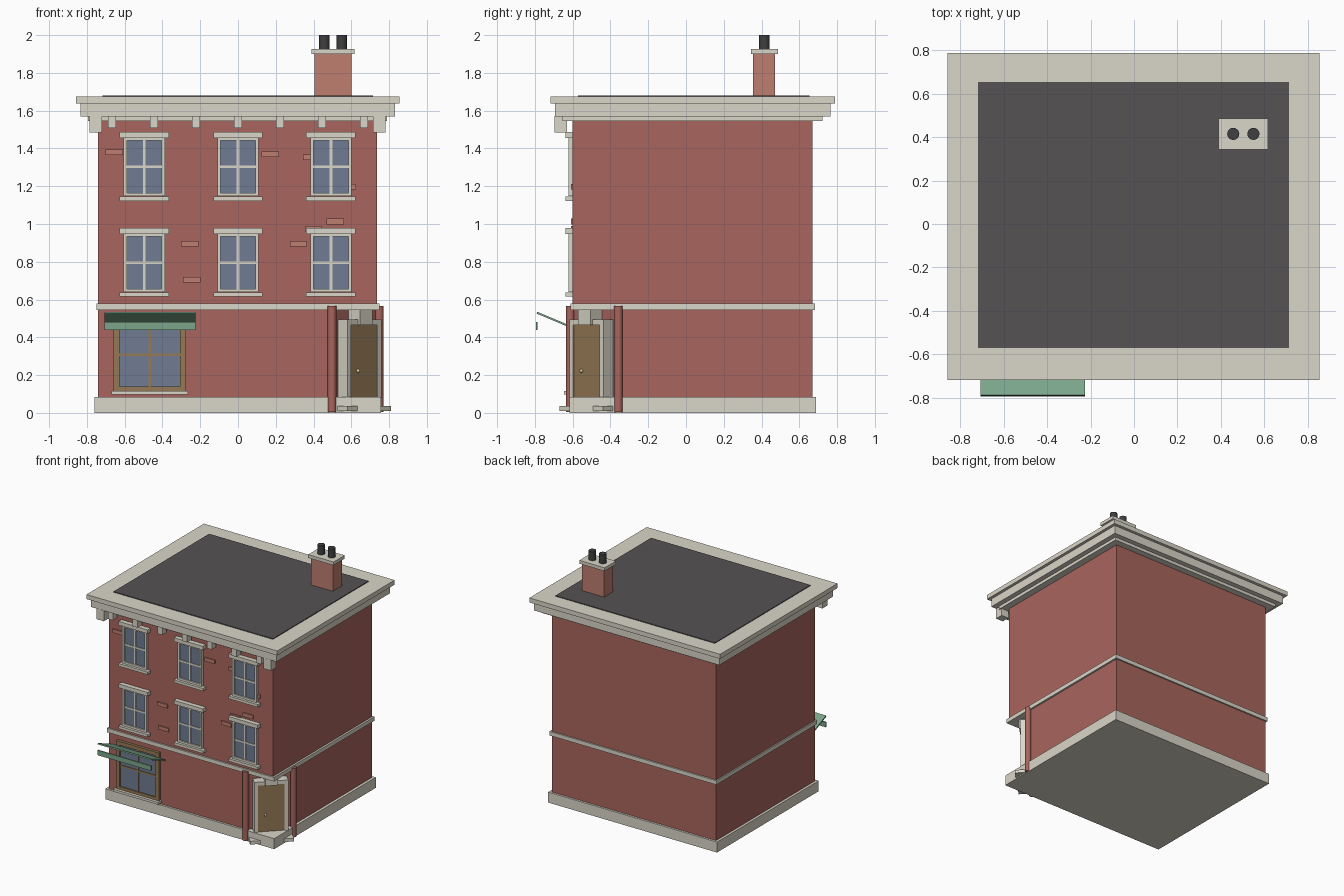
import bpy, bmesh, math
from mathutils import Vector

if "Cube" in bpy.data.objects:
    bpy.data.objects.remove(bpy.data.objects["Cube"])


def mat(name, r, g, b):
    m = bpy.data.materials.new(name)
    m.diffuse_color = (r, g, b, 1)
    m.use_nodes = True
    m.node_tree.nodes["Principled BSDF"].inputs["Base Color"].default_value = m.diffuse_color
    return m


BRICK = mat("brick", 0.40, 0.13, 0.11)
LIGHT = mat("light_brick", 0.52, 0.21, 0.16)
STONE = mat("stone", 0.70, 0.67, 0.58)
ROOF = mat("roof", 0.09, 0.085, 0.085)
GLASS = mat("glass", 0.16, 0.20, 0.29)
WOOD = mat("wood", 0.30, 0.19, 0.09)
GREEN = mat("green", 0.20, 0.38, 0.26)
DARK = mat("dark_clay", 0.05, 0.05, 0.05)
BRASS = mat("brass", 0.75, 0.62, 0.35)


def finish(name, bm, m):
    bmesh.ops.recalc_face_normals(bm, faces=bm.faces[:])
    me = bpy.data.meshes.new(name)
    bm.to_mesh(me)
    bm.free()
    me.materials.append(m)
    ob = bpy.data.objects.new(name, me)
    bpy.context.collection.objects.link(ob)
    return ob


def box(name, x, y, z, m):
    """Box from (min, max) ranges, origin at its centre."""
    bm = bmesh.new()
    bmesh.ops.create_cube(bm, size=1)
    bmesh.ops.scale(bm, vec=(x[1] - x[0], y[1] - y[0], z[1] - z[0]), verts=bm.verts[:])
    ob = finish(name, bm, m)
    ob.location = [(a + b) / 2 for a, b in (x, y, z)]
    return ob


def prism(name, outline, z0, z1, m):
    bm = bmesh.new()
    f = bm.faces.new([bm.verts.new((x, y, z0)) for x, y in outline])
    ext = bmesh.ops.extrude_face_region(bm, geom=[f])
    top = [v for v in ext["geom"] if isinstance(v, bmesh.types.BMVert)]
    bmesh.ops.translate(bm, vec=(0, 0, z1 - z0), verts=top)
    return finish(name, bm, m)


def cyl(name, x, y, z, r, m, sides=16):
    bm = bmesh.new()
    bmesh.ops.create_cone(bm, cap_ends=True, segments=sides, radius1=r, radius2=r, depth=z[1] - z[0])
    ob = finish(name, bm, m)
    ob.location = (x, y, (z[0] + z[1]) / 2)
    for p in ob.data.polygons:
        p.use_smooth = len(p.vertices) == 4
    return ob


def corner_box(name, t, u, z, m):
    """Box turned 45 degrees: t runs along the cut corner, u points outward."""
    ob = box(name, t, (-u[1], -u[0]), z, m)
    tc, uc = sum(t) / 2, sum(u) / 2
    ob.location = ((tc + uc) * math.sqrt(.5), (tc - uc) * math.sqrt(.5), sum(z) / 2)
    ob.rotation_euler.z = math.pi / 4
    return ob


# Walls, plinth and string course
box("plinth", (-.76, .757), (-.617, .687), (0, .085), STONE)
prism("ground_floor_wall", [(-.74, -.6), (.5, -.6), (.735, -.36), (.735, .67), (-.74, .67)], .08, .56, BRICK)
box("upper_wall", (-.74, .735), (-.6, .67), (.56, 1.56), BRICK)
box("string_course", (-.75, .75), (-.612, .682), (.545, .578), STONE)

# Stepped cornice and roof
for i, (o, z0, z1) in enumerate([(.053, 1.545, 1.57), (.094, 1.57, 1.637), (.118, 1.637, 1.674)]):
    box(f"cornice_{i}", (-.74 - o, .737 + o), (-.6 - o, .67 + o), (z0, z1), STONE)
box("roof", (-.718, .714), (-.572, .655), (1.66, 1.68), ROOF)

# Cornice brackets
for i in range(7):
    x = -.667 + i * .2223
    box(f"bracket_{i}", (x - .022, x + .022), (-.685, -.63), (1.508, 1.572), STONE)
for x in (-.752, .749):
    box("corner_bracket", (x - .033, x + .033), (-.695, -.63), (1.485, 1.572), STONE)

# Chimney
box("chimney", (.405, .602), (.356, .472), (1.67, 1.9), LIGHT)
box("chimney_cap", (.39, .618), (.343, .486), (1.9, 1.927), STONE)
for x in (.457, .55):
    cyl("chimney_pot", x, .415, (1.92, 2), .028, DARK)


def window(name, x, z, w, h, rim, m):
    """Framed pane with one cross of glazing bars; x, z is the pane centre."""
    box(name + "_glass", (x - w, x + w), (-.612, -.59), (z - h, z + h), GLASS)
    for s in (-1, 1):
        a, b = sorted((s * w, s * (w + rim)))
        box(name + "_jamb", (x + a, x + b), (-.622, -.59), (z - h - rim, z + h + rim), m)
        a, b = sorted((s * h, s * (h + rim)))
        box(name + "_rail", (x - w, x + w), (-.622, -.59), (z + a, z + b), m)
    box(name + "_bar_v", (x - .007, x + .007), (-.618, -.6), (z - h, z + h), m)
    box(name + "_bar_h", (x - w, x + w), (-.617, -.6), (z - .007, z + .007), m)


# Six upper windows with hoods and sills
for z in (.795, 1.303):
    for x in (-.496, 0, .492):
        window("window", x, z, .092, .138, .017, STONE)
        box("window_hood", (x - .131, x + .131), (-.637, -.59), (z + .153, z + .184), STONE)
        box("window_sill", (x - .131, x + .131), (-.637, -.59), (z - .18, z - .158), STONE)

# Proud bricks
for x, z in [(-.655, 1.38), (.17, 1.37), (.39, 1.353), (.578, 1.197), (.515, 1.013),
             (.4, .975), (.32, .895), (-.256, .895), (-.245, .705)]:
    box("proud_brick", (x - .046, x + .046), (-.61, -.59), (z - .015, z + .015), LIGHT)

# Shop window and awning
window("shop_window", -.467, .307, .16, .168, .031, WOOD)
box("shop_sill", (-.67, -.265), (-.645, -.59), (.097, .116), STONE)
awning = box("awning", (-.707, -.225), (-.797, -.603), (.488, .498), GREEN)
awning.rotation_euler.x = -.397
box("awning_valance", (-.707, -.225), (-.795, -.785), (.44, .48), GREEN)

# Corner entrance
for x, y in ((.498, -.612), (.748, -.358)):
    cyl("corner_column", x, y, (.005, .565), .023, BRICK)
corner_box("door", (-.001, .199), (.765, .838), (.08, .465), WOOD)
for t in (-.027, .199):
    corner_box("door_jamb", (t, t + .028), (.765, .846), (.08, .494), STONE)
corner_box("door_lintel", (-.001, .199), (.765, .846), (.465, .494), STONE)
corner_box("keystone", (.052, .146), (.765, .862), (.465, .546), STONE)
corner_box("door_step", (-.064, .262), (.74, .884), (.01, .036), STONE)
bm = bmesh.new()
bmesh.ops.create_uvsphere(bm, u_segments=12, v_segments=8, radius=.01)
knob = finish("door_knob", bm, BRASS)
knob.location = Vector((.637, -.555, .222))
